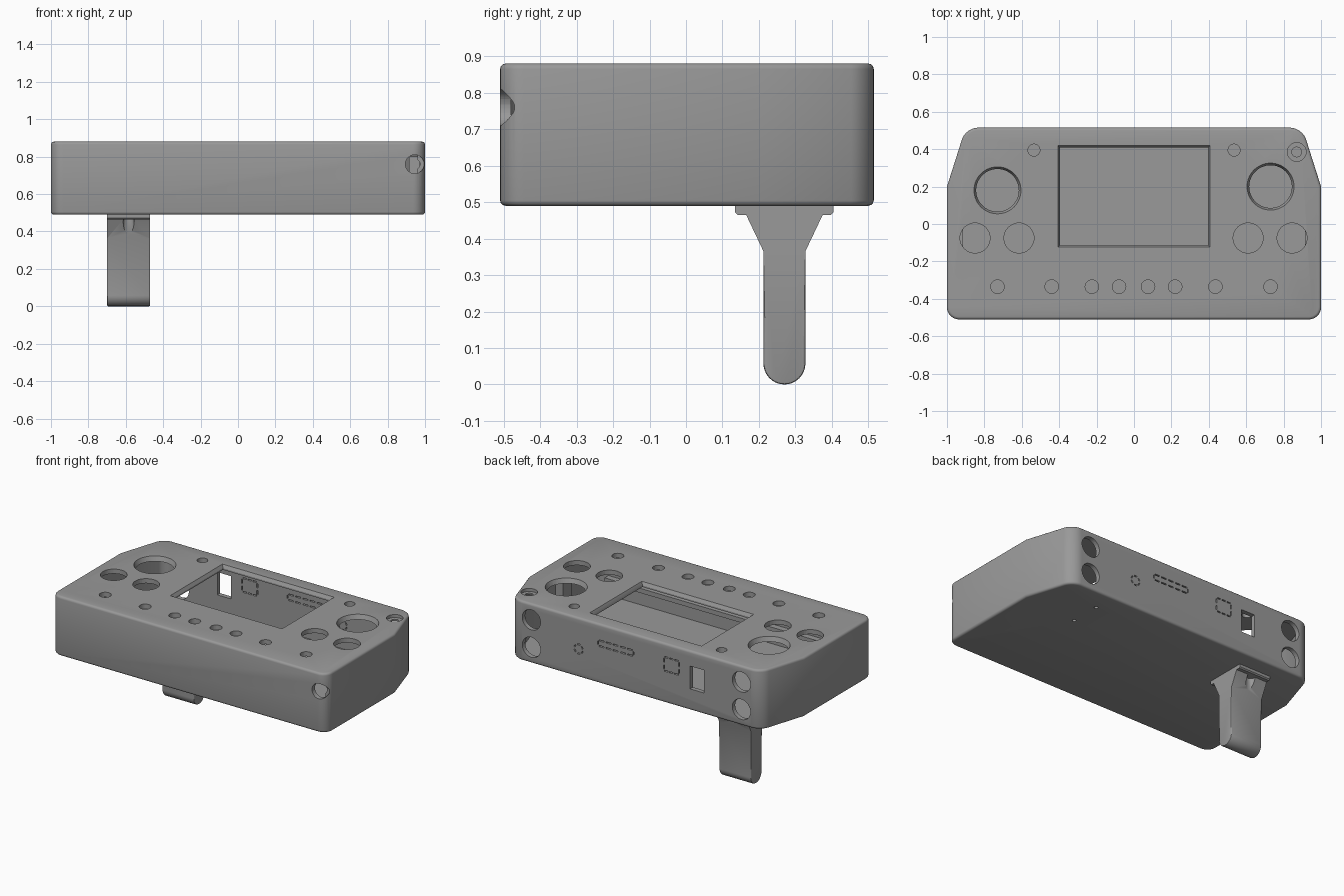
import bpy, bmesh, math
from mathutils import Matrix, Vector

if "Cube" in bpy.data.objects:
    bpy.data.objects.remove(bpy.data.objects["Cube"])

grey = bpy.data.materials.new("plain grey")
grey.diffuse_color = (0.32, 0.32, 0.32, 1)
grey.use_nodes = True
grey.node_tree.nodes["Principled BSDF"].inputs["Base Color"].default_value = grey.diffuse_color
cutters = bpy.data.collections.new("cutters")
bpy.context.scene.collection.children.link(cutters)


def make(name, bm, cutter=False):
    bmesh.ops.recalc_face_normals(bm, faces=bm.faces)
    mesh = bpy.data.meshes.new(name)
    bm.to_mesh(mesh)
    bm.free()
    mesh.materials.append(grey)
    ob = bpy.data.objects.new(name, mesh)
    (cutters if cutter else bpy.context.scene.collection).objects.link(ob)
    ob.hide_render = cutter
    return ob


def box(name, x0, x1, y0, y1, z0, z1, cutter=True, tilt=0):
    bm = bmesh.new()
    size = Matrix.Diagonal((x1 - x0, y1 - y0, z1 - z0, 1))
    mid = Matrix.Translation(((x0 + x1) / 2, (y0 + y1) / 2, (z0 + z1) / 2))
    bmesh.ops.create_cube(bm, size=1, matrix=mid @ Matrix.Rotation(tilt, 4, 'Y') @ size)
    return make(name, bm, cutter)


def rod(name, a, b, r0, r1=None, sides=40):
    a, b = Vector(a), Vector(b)
    bm = bmesh.new()
    turn = (b - a).to_track_quat('Z', 'Y').to_matrix().to_4x4()
    bmesh.ops.create_cone(bm, cap_ends=True, segments=sides, radius1=r0,
                          radius2=r0 if r1 is None else r1, depth=(b - a).length,
                          matrix=Matrix.Translation((a + b) / 2) @ turn)
    return make(name, bm, True)


def case_shape(name, inset, z0, z1, corner, rim, cutter):
    t = inset
    pts = [(-1 + t, -.51 + t), (1 - t, -.51 + t), (1 - t, .2 - t * .2),
           (.9 - t * .8, .515 - t), (-.9 + t * .8, .515 - t), (-1 + t, .2 - t * .2)]
    bm = bmesh.new()
    base = bm.faces.new([bm.verts.new((x, y, z0)) for x, y in pts])
    top = bmesh.ops.extrude_face_region(bm, geom=[base])["geom"]
    bmesh.ops.translate(bm, vec=(0, 0, z1 - z0),
                        verts=[g for g in top if isinstance(g, bmesh.types.BMVert)])
    bmesh.ops.recalc_face_normals(bm, faces=bm.faces)
    upright = [e for e in bm.edges if abs(e.verts[0].co.z - e.verts[1].co.z) > .1
               and abs(e.verts[0].co.y) > .3]
    bmesh.ops.bevel(bm, geom=upright, offset=corner, segments=8, profile=.5, affect='EDGES')
    if rim:
        flat = [e for e in bm.edges if abs(e.verts[0].co.z - e.verts[1].co.z) < .001]
        bmesh.ops.bevel(bm, geom=flat, offset=rim, segments=3, profile=.5, affect='EDGES')
    return make(name, bm, cutter)


def finish(ob, collection=None):
    bpy.context.view_layer.objects.active = ob
    for o in bpy.context.selected_objects:
        o.select_set(False)
    ob.select_set(True)
    if collection:
        m = ob.modifiers.new("cut", 'BOOLEAN')
        m.operation, m.solver = 'DIFFERENCE', 'EXACT'
        m.operand_type, m.collection = 'COLLECTION', collection
        bpy.ops.object.modifier_apply(modifier=m.name)
        for c in list(collection.objects):
            bpy.data.objects.remove(c)
    bpy.ops.object.shade_smooth_by_angle(angle=math.radians(35))


# Hollow case
BOT, TOP, WALL = .49, .88, .03
case = case_shape("case", 0, BOT, TOP, .065, .015, False)
case_shape("cavity", WALL, BOT + WALL, TOP - WALL, .04, 0, True)
finish(case, cutters)

# Screen window with sloped lip
bm = bmesh.new()
rings = []
for z, g in ((TOP - .06, 0), (TOP - .02, 0), (TOP + .001, .012), (TOP + .02, .012)):
    rings.append([bm.verts.new((x, y, z)) for x, y in
                  ((-.395 - g, -.112 - g), (.395 + g, -.112 - g),
                   (.395 + g, .408 + g), (-.395 - g, .408 + g))])
for a, b in zip(rings, rings[1:]):
    for i in range(4):
        bm.faces.new((a[i], a[i - 1], b[i - 1], b[i]))
bm.faces.new(rings[0])
bm.faces.new(rings[-1])
make("window", bm, True)

# Top holes: knobs, large buttons, small buttons, indicator lights
holes = [(-.85, -.075, .08), (-.615, -.075, .08), (.61, -.075, .08), (.845, -.075, .08)]
holes += [(x, -.335, .036) for x in (-.73, -.44, -.225, -.08, .075, .22, .435, .73)]
holes += [(s * .535, .395, .032) for s in (-1, 1)]
for x, y, r in holes:
    rod("button_hole", (x, y, TOP - .06), (x, y, TOP + .02), r)
for x, y in ((-.73, .18), (.73, .2)):
    rod("knob_hole", (x, y, TOP - .035), (x, y, TOP + .001), .112, .126, 56)
finish(case, cutters)

# Sockets in the front and top corners
rod("front_socket", (.945, -.55, .76), (.945, -.465, .76), .05)
rod("top_socket", (.87, .385, TOP + .03), (.87, .385, TOP - .02), .05)
finish(case, cutters)
rod("front_socket_hole", (.945, -.5, .76), (.945, -.42, .76), .028)
rod("top_socket_hole", (.87, .385, TOP), (.87, .385, TOP - .06), .026)

# Rear openings and foot screw holes
Y0, Y1 = .47, .54
for x in (-.763, .763):
    for z in (.595, .775):
        rod("rear_jack_hole", (x, Y0, z), (x, Y1, z), .066)
box("rear_port", -.49, -.39, Y0, Y1, .63, .78)
for y in (.17, .37):
    rod("foot_screw_hole", (.6, y, .47), (.6, y, .54), .012, sides=16)


def perforated_frame(x0, x1, z0, z1, nx, nz):
    h = .004
    dx, dz = (x1 - x0) / nx, (z1 - z0) / max(nz, 1)
    for z in (z0, z1):
        for i in range(nx):
            c = x0 + dx * (i + .5)
            box("slit", c - dx * .35, c + dx * .35, Y0, Y1, z - h, z + h)
    for x in (x0, x1):
        for i in range(nz):
            c = z0 + dz * (i + .5)
            box("slit", x - h, x + h, Y0, Y1, c - dz * .3, c + dz * .3)


perforated_frame(-.31, -.2, .70, .79, 3, 2)
perforated_frame(.02, .28, .735, .772, 5, 1)
for i in range(6):
    a = i * math.tau / 6
    x, z = .42 + .03 * math.sin(a), .675 + .03 * math.cos(a)
    box("slit", x - .009, x + .009, Y0, Y1, z - .004, z + .004, tilt=a)
finish(case, cutters)

# Inner side ribs and front ledge
for s in (-1, 1):
    box("side_rib", s * .945 - .03, s * .945 + .03, -.12, -.03, .51, .8, False)
box("front_ledge", -.9, .9, -.485, -.44, .62, .65, False)

# Leg with tapered neck, mounting tabs and rounded foot
r, cy = .0575, .27
half = [(.135, BOT + .003), (.135, .472), (.142, .465), (.165, .465), (cy - r, .365)]
arc = [(cy - r * math.cos(t), r - r * math.sin(t)) for t in
       (math.pi * i / 20 for i in range(21))]
outline = half + arc + [(2 * cy - y, z) for y, z in reversed(half)]
bm = bmesh.new()
side = bm.faces.new([bm.verts.new((-.7, y, z)) for y, z in outline])
new = bmesh.ops.extrude_face_region(bm, geom=[side])["geom"]
bmesh.ops.translate(bm, vec=(.23, 0, 0),
                    verts=[g for g in new if isinstance(g, bmesh.types.BMVert)])
bmesh.ops.recalc_face_normals(bm, faces=bm.faces)
rims = [e for e in bm.edges if abs(e.verts[0].co.x - e.verts[1].co.x) < .001
        and min(v.co.z for v in e.verts) < .4 and max(v.co.z for v in e.verts) < .4]
bmesh.ops.bevel(bm, geom=rims, offset=.006, segments=2, profile=.5, affect='EDGES')
leg = make("leg", bm)
for y in (.172, .368):
    rod("screw_scoop", (-.585, y, .3), (-.585, y, .466), .029, sides=24)
finish(leg, cutters)
bpy.data.collections.remove(cutters)
